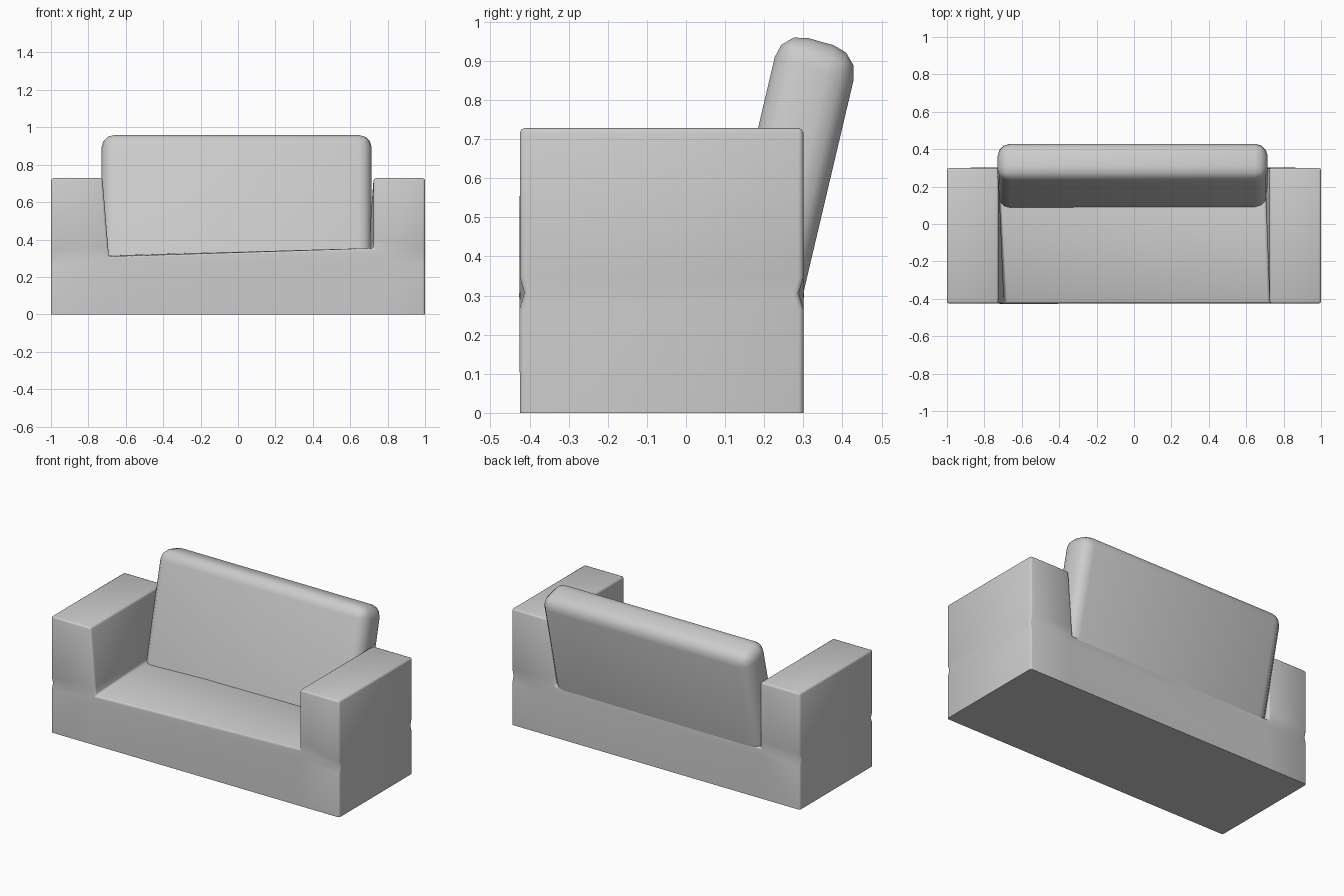
import bpy, bmesh, math

if "Cube" in bpy.data.objects:
    bpy.data.objects.remove(bpy.data.objects["Cube"])


def finish(bm, name):
    bmesh.ops.recalc_face_normals(bm, faces=bm.faces[:])
    mesh = bpy.data.meshes.new(name)
    bm.to_mesh(mesh)
    bm.free()
    ob = bpy.data.objects.new(name, mesh)
    bpy.context.collection.objects.link(ob)
    bpy.ops.object.select_all(action='DESELECT')
    ob.select_set(True)
    bpy.context.view_layer.objects.active = ob
    bpy.ops.object.shade_smooth_by_angle(angle=math.radians(50))
    return ob


def bevel_sharp(bm, width, segments, floor):
    # round every sharp edge except those lying on the bottom plane
    bmesh.ops.recalc_face_normals(bm, faces=bm.faces[:])
    edges = [e for e in bm.edges
             if e.calc_face_angle(0) > math.radians(35)
             and not all(v.co.z < floor + 0.001 for v in e.verts)]
    bmesh.ops.bevel(bm, geom=edges, offset=width, offset_type='OFFSET',
                    segments=segments, profile=0.5, affect='EDGES',
                    clamp_overlap=True)


# Seat base and both arms: a U-shaped front section, drawn for front and back
FRONT, BACK = -0.425, 0.30
ROWS = [0, 0.265, 0.305, 0.345, 0.728]
# inner seat corners (x, z), keyed by column and side
SEAT = {(1, FRONT): (-0.69, 0.31), (2, FRONT): (0.725, 0.355),
        (1, BACK): (-0.725, 0.315), (2, BACK): (0.695, 0.325)}


def place(i, j, y):
    x, z = (-1, -0.725, 0.725, 1)[i], ROWS[j]
    if i in (1, 2):
        sx, sz = SEAT[i, y]
        if j == 1:
            z = sz - 0.05
        elif j == 2:
            x, z = sx, sz
        elif j == 3:
            z = sz + 0.05
            x = sx + (x - sx) * 0.05 / (ROWS[4] - sz)
    elif j == 2:
        # slight pinch where each arm meets the base
        y += 0.012 if y == FRONT else -0.012
    return x, y, z


bm = bmesh.new()
grid = {(i, j, y): bm.verts.new(place(i, j, y))
        for i in range(4) for j in range(5) for y in (FRONT, BACK)}
cells = [(i, j) for i in range(3) for j in range(4) if i != 1 or j < 2]
loops = {}
for i, j in cells:
    ring = [(i, j), (i + 1, j), (i + 1, j + 1), (i, j + 1)]
    for y in (FRONT, BACK):
        bm.faces.new([grid[p + (y,)] for p in ring])
    for a, b in zip(ring, ring[1:] + ring[:1]):
        loops.setdefault(frozenset((a, b)), []).append((a, b))
for uses in loops.values():
    if len(uses) == 1:
        a, b = uses[0]
        bm.faces.new([grid[a + (FRONT,)], grid[b + (FRONT,)],
                      grid[b + (BACK,)], grid[a + (BACK,)]])
bevel_sharp(bm, 0.012, 2, 0.0)
finish(bm, "seat_and_arms")

# Back cushion: leaning slab with rounded edges, its foot sunk into the seat
bm = bmesh.new()
section = [(0.06, 0.20), (0.275, 0.20), (0.445, 0.921), (0.243, 0.978)]
left = [bm.verts.new((-0.73, y, z)) for y, z in section]
right = [bm.verts.new((0.715, y, z)) for y, z in section]
bm.faces.new(left)
bm.faces.new(right)
for k in range(4):
    n = (k + 1) % 4
    bm.faces.new([left[k], left[n], right[n], right[k]])
bevel_sharp(bm, 0.07, 3, 0.20)
finish(bm, "back_cushion")
